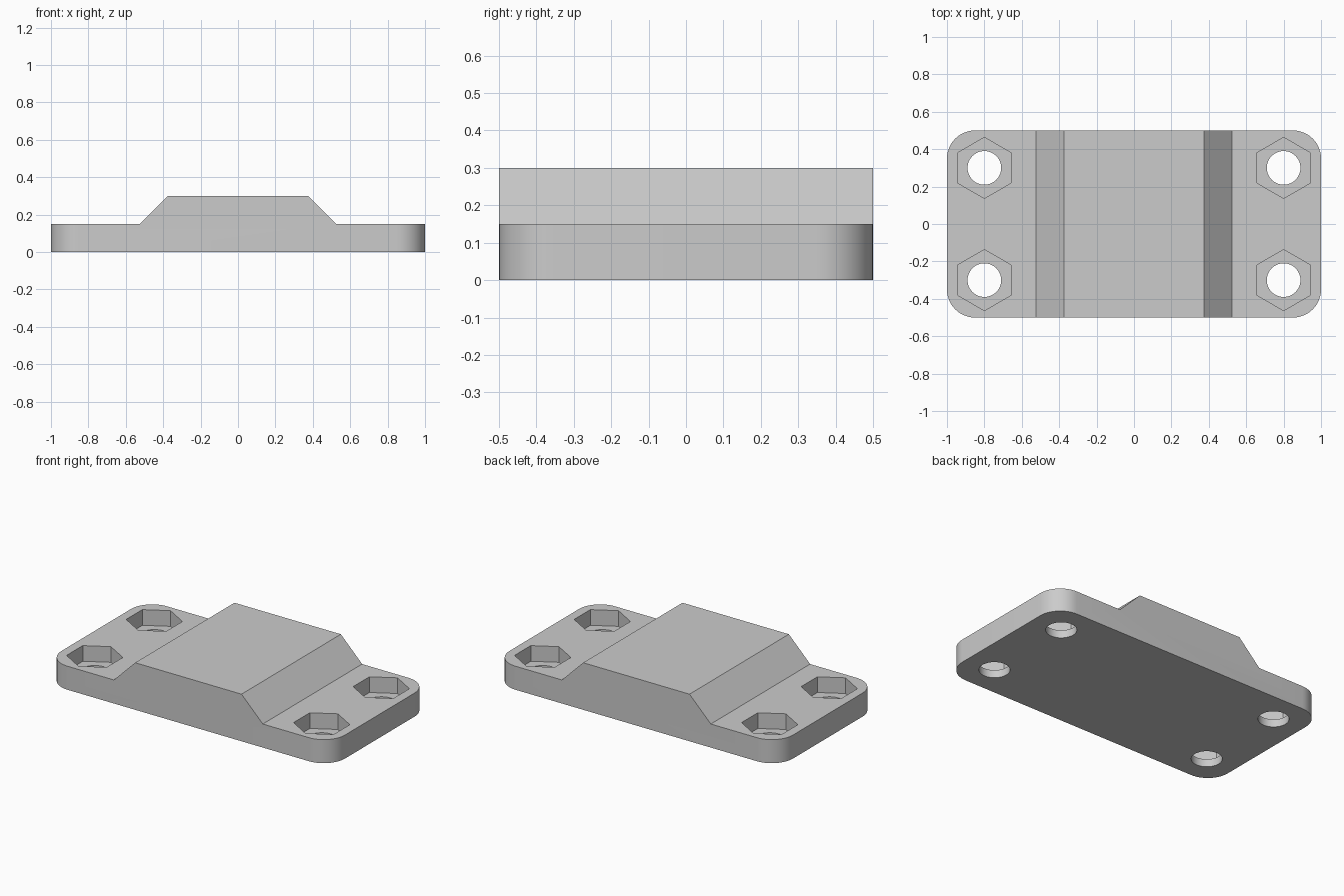
import bpy
import bmesh
import math

cube = bpy.data.objects.get("Cube")
if cube:
    bpy.data.objects.remove(cube, do_unlink=True)

BASE_H, TOP_H = 0.15, 0.30
HALF_DEPTH = 0.5
CORNER_R = 0.15
POCKET_FLOOR = 0.05

# Single flat colour
grey = bpy.data.materials.new("light grey")
grey.use_nodes = True
colour = (0.6, 0.6, 0.6, 1)
grey.diffuse_color = colour
grey.node_tree.nodes["Principled BSDF"].inputs["Base Color"].default_value = colour

# Clamp plate: stepped profile extruded front to back
half = [(1, 0), (1, BASE_H), (0.525, BASE_H), (0.375, TOP_H)]
profile = half + [(-x, z) for x, z in reversed(half)]
bm = bmesh.new()
face = bm.faces.new([bm.verts.new((x, -HALF_DEPTH, z)) for x, z in profile])
moved = bmesh.ops.extrude_face_region(bm, geom=[face])["geom"]
for v in moved:
    if isinstance(v, bmesh.types.BMVert):
        v.co.y = HALF_DEPTH
bmesh.ops.recalc_face_normals(bm, faces=bm.faces)

# Round the four upright corners
corners = [e for e in bm.edges
           if all(abs(v.co.x) > 0.99 for v in e.verts)
           and abs(e.verts[0].co.z - e.verts[1].co.z) > 0.1]
bmesh.ops.bevel(bm, geom=corners, offset=CORNER_R, offset_type='OFFSET',
                segments=12, profile=0.5, affect='EDGES')
mesh = bpy.data.meshes.new("clamp_plate")
bm.to_mesh(mesh)
bm.free()
plate = bpy.data.objects.new("clamp_plate", mesh)
bpy.context.collection.objects.link(plate)
mesh.materials.append(grey)


def cut(name, sides, radius, x, y, z0, z1):
    """Subtract an upright prism from the plate."""
    bpy.ops.mesh.primitive_cylinder_add(vertices=sides, radius=radius, depth=z1 - z0,
                                        location=(x, y, (z0 + z1) / 2))
    cutter = bpy.context.object
    cutter.name = name
    cutter.data.materials.append(grey)
    mod = plate.modifiers.new(name, 'BOOLEAN')
    mod.operation = 'DIFFERENCE'
    mod.solver = 'EXACT'
    mod.object = cutter
    bpy.context.view_layer.objects.active = plate
    bpy.ops.object.modifier_apply(modifier=name)
    bpy.data.objects.remove(cutter, do_unlink=True)


# Bolt holes with hexagonal nut pockets
for x in (-0.8, 0.8):
    for y in (-0.3, 0.3):
        cut("nut_pocket", 6, 0.163, x, y, POCKET_FLOOR, 0.4)
        cut("bolt_hole", 48, 0.09, x, y, -0.1, 0.4)

bpy.ops.object.select_all(action='DESELECT')
plate.select_set(True)
bpy.context.view_layer.objects.active = plate
bpy.ops.object.shade_smooth_by_angle(angle=math.radians(30))
